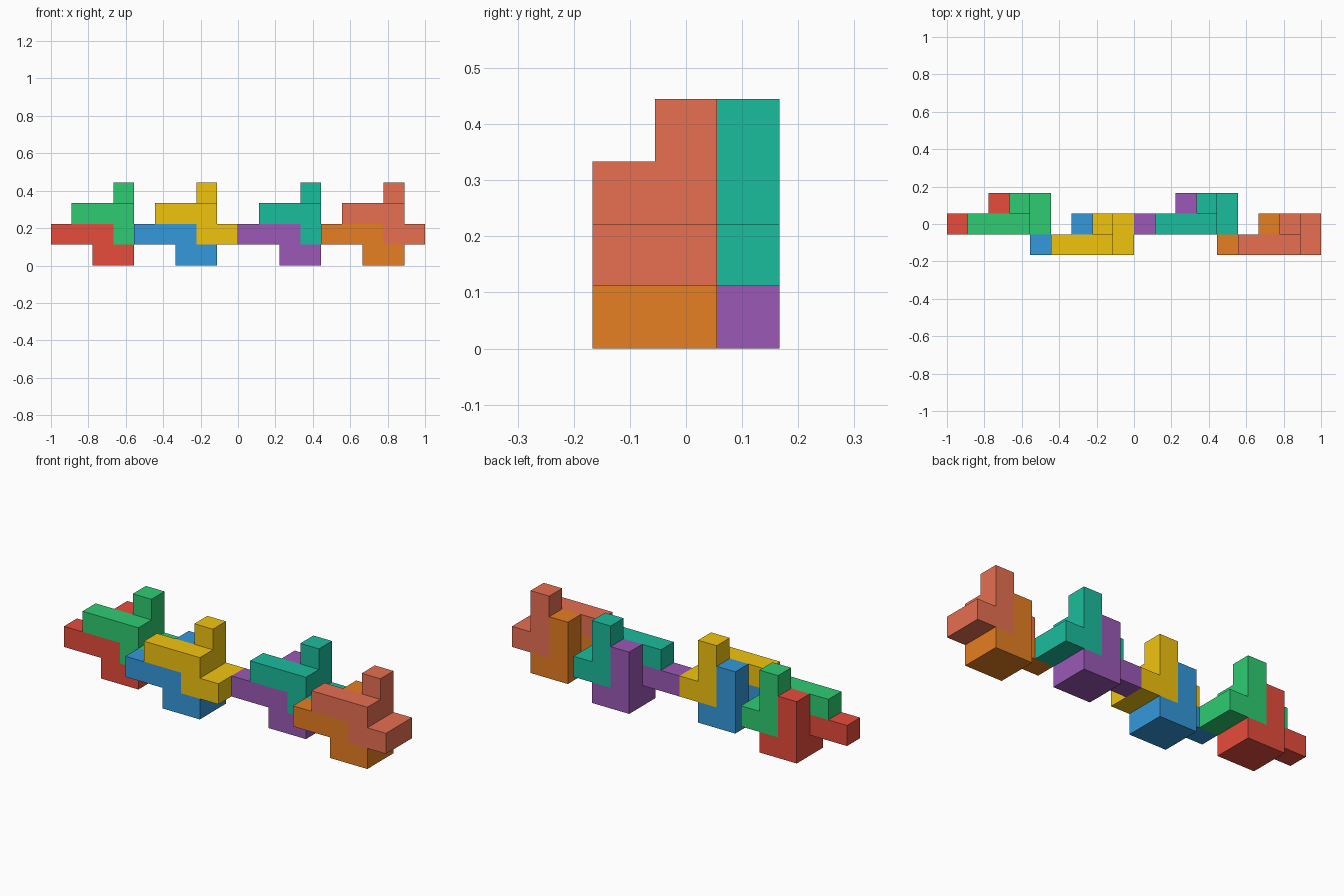
import bpy, bmesh
from itertools import product

if "Cube" in bpy.data.objects:
    bpy.data.objects.remove(bpy.data.objects["Cube"])

U = 1 / 9  # cube size: 18 cubes along the longest side

# Each piece is a set of cube runs: (first cell, last cell) in x, y, z
LOWER = [((0, 0, 1), (2, 0, 1)),   # front arm
         ((2, 0, 0), (3, 1, 0)),   # square foot
         ((2, 1, 1), (2, 1, 2))]   # rear post
UPPER = [((1, 0, 2), (3, 0, 2)),   # front arm
         ((3, 0, 1), (4, 1, 1)),   # square base
         ((3, 1, 2), (3, 1, 3))]   # rear post
STEPS = [((1, 0, 0), ((1, 0, 0), (1, 1, 0), (1, 1, 1), (1, 0, 1))),
         ((-1, 0, 0), ((0, 0, 0), (0, 0, 1), (0, 1, 1), (0, 1, 0))),
         ((0, 1, 0), ((0, 1, 0), (0, 1, 1), (1, 1, 1), (1, 1, 0))),
         ((0, -1, 0), ((0, 0, 0), (1, 0, 0), (1, 0, 1), (0, 0, 1))),
         ((0, 0, 1), ((0, 0, 1), (1, 0, 1), (1, 1, 1), (0, 1, 1))),
         ((0, 0, -1), ((0, 0, 0), (0, 1, 0), (1, 1, 0), (1, 0, 0)))]


def add(a, b):
    return tuple(p + q for p, q in zip(a, b))


def linear(hexcode):
    rgb = [int(hexcode[i:i + 2], 16) / 255 for i in (0, 2, 4)]
    return [c / 12.92 if c <= 0.04045 else ((c + 0.055) / 1.055) ** 2.4 for c in rgb] + [1]


def polycube(name, runs, offset, color):
    """Outer skin of a set of unit cubes."""
    cells = {add(c, offset) for a, b in runs
             for c in product(*(range(p, q + 1) for p, q in zip(a, b)))}
    bm = bmesh.new()
    verts = {}

    def vert(p):
        if p not in verts:
            verts[p] = bm.verts.new(((p[0] - 9) * U, (p[1] - 1.5) * U, p[2] * U))
        return verts[p]

    for cell in cells:
        for step, quad in STEPS:
            if add(cell, step) not in cells:
                bm.faces.new([vert(add(cell, q)) for q in quad])
    # Merge coplanar squares into clean flat faces
    bmesh.ops.dissolve_limit(bm, angle_limit=0.01, verts=bm.verts[:], edges=bm.edges[:])
    mesh = bpy.data.meshes.new(name)
    bm.to_mesh(mesh)
    bm.free()
    mat = bpy.data.materials.new(name + "_color")
    mat.diffuse_color = linear(color)
    mat.use_nodes = True
    mat.node_tree.nodes["Principled BSDF"].inputs["Base Color"].default_value = mat.diffuse_color
    mesh.materials.append(mat)
    bpy.context.collection.objects.link(bpy.data.objects.new(name, mesh))


# Four interlocked pairs, staggered front to back along x
PAIRS = [((0, 1, 0), "e74c3c", "2ecc71"), ((4, 0, 0), "3498db", "f1c40f"),
         ((9, 1, 0), "9b59b6", "1abc9c"), ((13, 0, 0), "e67e22", "e76f51")]
for n, (offset, low, high) in enumerate(PAIRS, 1):
    polycube(f"lower_piece_{n}", LOWER, offset, low)
    polycube(f"upper_piece_{n}", UPPER, offset, high)
